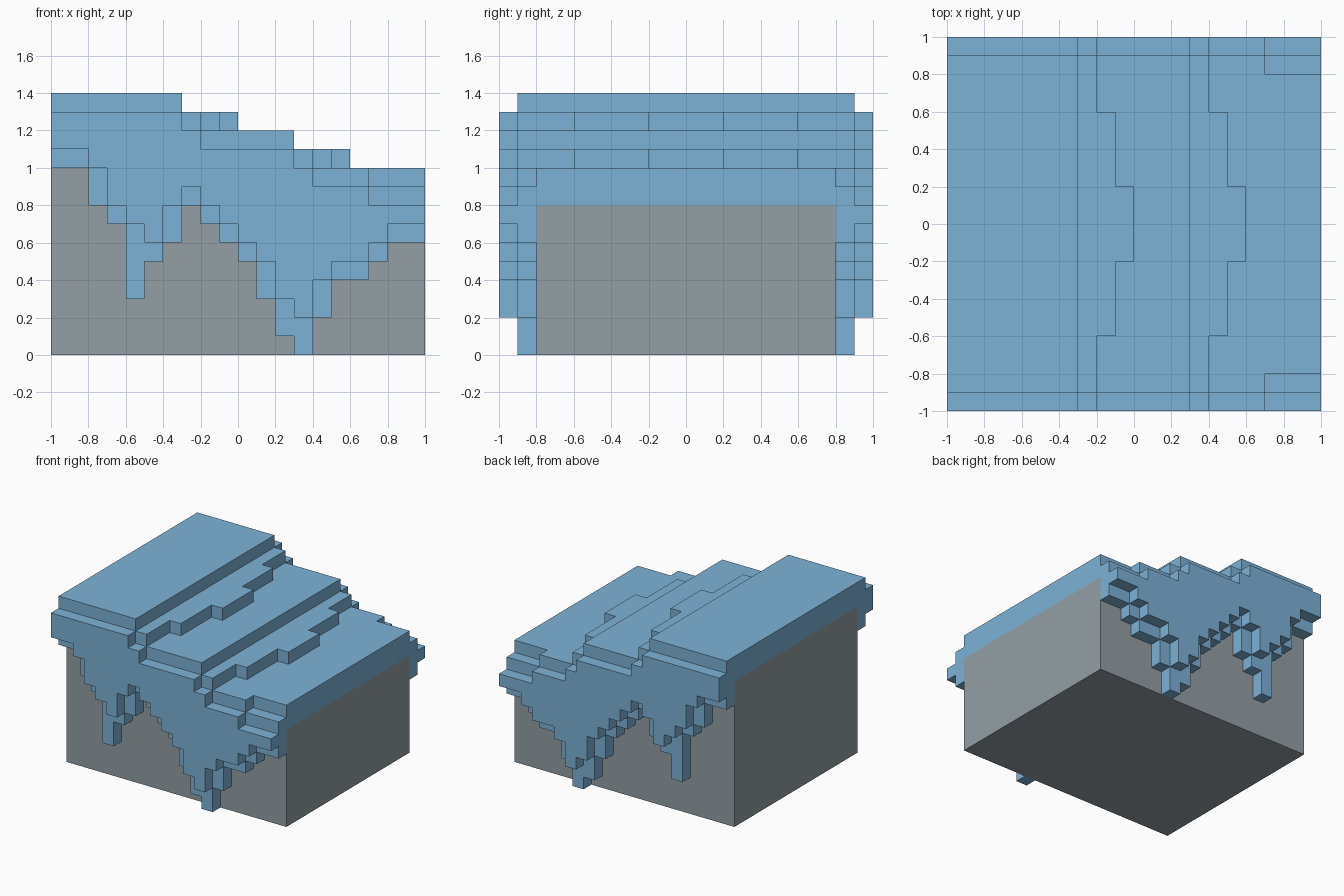
import bpy, bmesh, math

if "Cube" in bpy.data.objects:
    bpy.data.objects.remove(bpy.data.objects["Cube"])

U = 0.1        # block unit of the model
N = 10         # half width in units


def material(name, rgb):
    m = bpy.data.materials.new(name)
    m.diffuse_color = (*rgb, 1)
    m.use_nodes = True
    m.node_tree.nodes["Principled BSDF"].inputs["Base Color"].default_value = m.diffuse_color
    return m


def finish(bm, name, mat):
    bmesh.ops.recalc_face_normals(bm, faces=bm.faces)
    me = bpy.data.meshes.new(name)
    bm.to_mesh(me)
    bm.free()
    me.materials.append(mat)
    ob = bpy.data.objects.new(name, me)
    bpy.context.collection.objects.link(ob)
    return ob


snow_blue = material("snow blue", (0.205, 0.448, 0.674))
stone_grey = material("stone grey", (0.292, 0.343, 0.371))

# Stone base: stepped slope profile extruded along y
profile = [(-1, 0), (1, 0), (1, .8), (.3, .8), (.3, 1), (-.3, 1), (-.3, 1.2), (-1, 1.2)]
bm = bmesh.new()
face = bm.faces.new([bm.verts.new((x, -.8, z)) for x, z in profile])
ext = bmesh.ops.extrude_face_region(bm, geom=[face])["geom"]
bmesh.ops.translate(bm, vec=(0, 1.6, 0),
                    verts=[v for v in ext if isinstance(v, bmesh.types.BMVert)])
finish(bm, "stone_base", stone_grey)

# Lower edge of the hanging snow per column, in units: against the stone, and outermost
DRIP_INNER = [10, 10, 8, 7, 3, 5, 6, 8, 7, 6, 5, 3, 1, 0, 2, 4, 4, 5, 6, 6]
DRIP_OUTER = [11, 11, 10, 8, 7, 6, 8, 9, 8, 7, 6, 5, 3, 2, 4, 5, 5, 6, 7, 7]


def snow_range(i, j):
    """Bottom and top height of the snow in column (i, j)."""
    x, d = i - N, (j if j >= 0 else -j - 1)          # d: distance from the centre line
    drift = 3 if d < 2 else 2 if d < 6 else 1        # snow bulging over each step
    top = (14 if x < -3 else 13 if x < -3 + drift else
           12 if x < 3 else 11 if x < 3 + drift else 10)
    if d >= 8 and x >= 7:                            # notched low corners
        top -= 1
    if d == 9:
        return DRIP_OUTER[i], top - 1
    if d == 8:
        return DRIP_INNER[i], top
    return (12 if x < -3 else 10 if x < 3 else 8), top


# Snow cover: solid blocks, only the outer faces are made
solid = set()
for i in range(2 * N):
    for j in range(-N, N):
        low, high = snow_range(i, j)
        solid.update((i - N, j, k) for k in range(low, high))

bm = bmesh.new()
verts = {}


def corner(p):
    if p not in verts:
        verts[p] = bm.verts.new([c * U for c in p])
    return verts[p]


for cell in sorted(solid):
    for axis in range(3):
        for side in (0, 1):
            near = list(cell)
            near[axis] += 2 * side - 1
            if tuple(near) in solid:
                continue
            quad = []
            for a, b in ((0, 0), (1, 0), (1, 1), (0, 1)):
                p = list(cell)
                p[axis] += side
                p[(axis + 1) % 3] += a
                p[(axis + 2) % 3] += b
                quad.append(corner(tuple(p)))
            bm.faces.new(quad if side else quad[::-1])
# Merge coplanar squares into clean flat faces
bmesh.ops.dissolve_limit(bm, angle_limit=math.radians(1), verts=bm.verts, edges=bm.edges)
finish(bm, "snow_cover", snow_blue)
